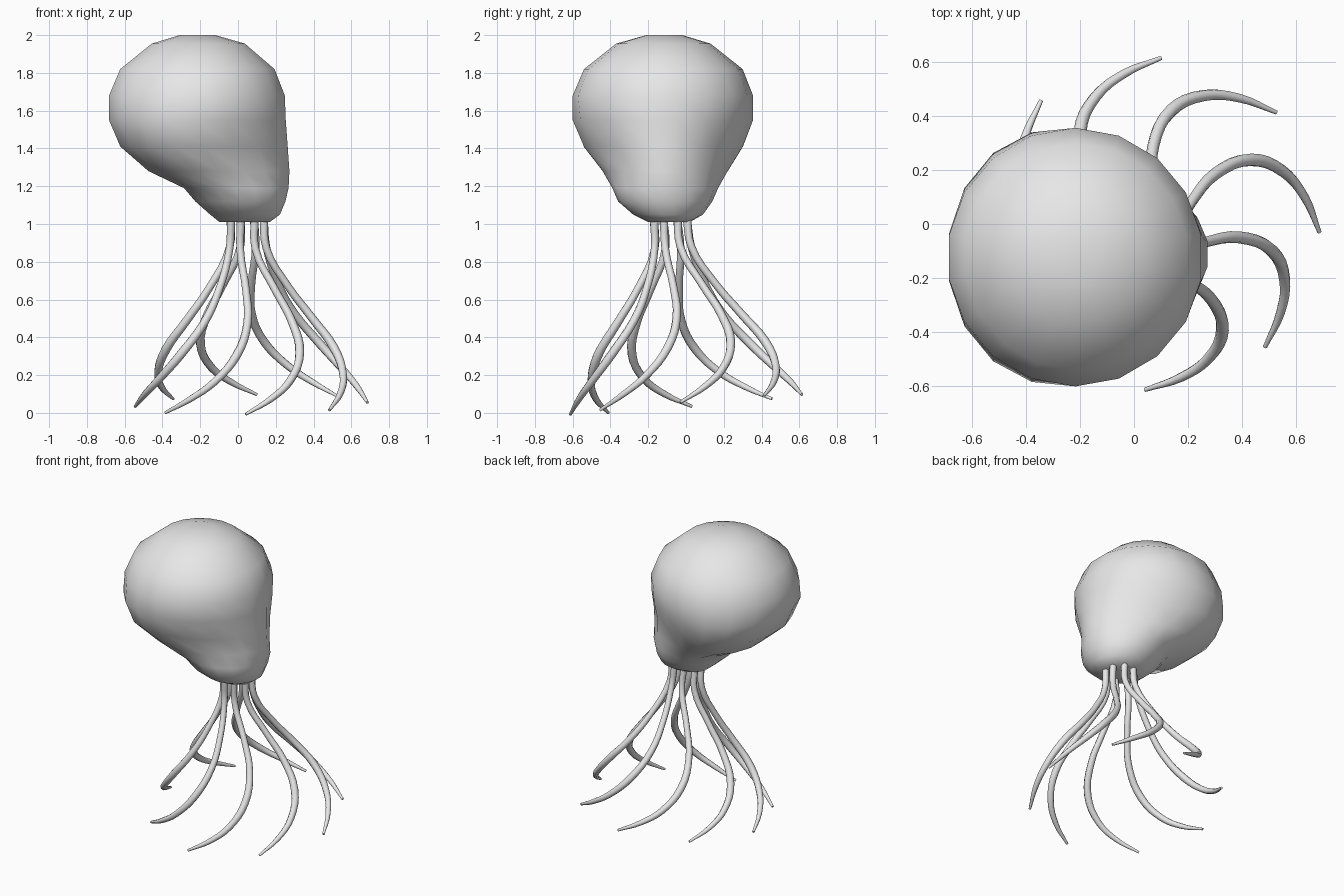
import bpy, bmesh, math
from mathutils import Matrix, Vector

if "Cube" in bpy.data.objects:
    bpy.data.objects.remove(bpy.data.objects["Cube"])

grey = bpy.data.materials.new("pale grey")
grey.diffuse_color = (0.8, 0.8, 0.8, 1)
grey.use_nodes = True
grey.node_tree.nodes["Principled BSDF"].inputs["Base Color"].default_value = grey.diffuse_color


def finish(name, mesh):
    mesh.materials.clear()
    mesh.materials.append(grey)
    for p in mesh.polygons:
        p.use_smooth = True
    obj = bpy.data.objects.new(name, mesh)
    bpy.context.collection.objects.link(obj)
    return obj


# Head: stacked egg-shaped rings (z, x min, x max, y min, y max, narrowing toward +x)
RINGS = [
    (2.00, -0.31, -0.12, -0.21, -0.02, 0),
    (1.955, -0.46, 0.04, -0.37, 0.13, 0),
    (1.82, -0.63, 0.20, -0.54, 0.30, 0),
    (1.68, -0.69, 0.255, -0.60, 0.355, 0),
    (1.55, -0.69, 0.26, -0.60, 0.355, 0.08),
    (1.41, -0.63, 0.27, -0.54, 0.30, 0.2),
    (1.28, -0.48, 0.278, -0.44, 0.22, 0.2),
    (1.19, -0.29, 0.272, -0.39, 0.17, 0.05),
    (1.12, -0.23, 0.255, -0.36, 0.14, 0),
    (1.05, -0.15, 0.225, -0.28, 0.09, 0),
    (1.01, -0.10, 0.17, -0.20, 0.02, 0),
]
SIDES = 18
bm = bmesh.new()
loops = []
for z, x0, x1, y0, y1, k in RINGS:
    loop = []
    for i in range(SIDES):
        t = 2 * math.pi * (i + 0.5) / SIDES
        c, s = math.cos(t), math.sin(t)
        x = (x0 + x1) / 2 + (x1 - x0) / 2 * c
        y = (y0 + y1) / 2 + (y1 - y0) / 2 * s * (1 - k * c)
        loop.append(bm.verts.new((x, y, z)))
    loops.append(loop)
for a, b in zip(loops, loops[1:]):
    for i in range(SIDES):
        j = (i + 1) % SIDES
        bm.faces.new((a[i], b[i], b[j], a[j]))
bm.faces.new(loops[0])
bm.faces.new(loops[-1][::-1])
bmesh.ops.recalc_face_normals(bm, faces=bm.faces[:])
head_mesh = bpy.data.meshes.new("head")
bm.to_mesh(head_mesh)
bm.free()
finish("head", head_mesh)

# Tentacle: tapered tube along a curling path (x, y, z, radius)
PATH = [
    (0.135, -0.045, 1.04, 0.022), (0.15, -0.03, 0.88, 0.020),
    (0.215, 0.085, 0.68, 0.020), (0.30, 0.185, 0.525, 0.022),
    (0.43, 0.237, 0.37, 0.024), (0.55, 0.195, 0.235, 0.021),
    (0.63, 0.10, 0.14, 0.017), (0.685, -0.03, 0.055, 0.008),
]
curve = bpy.data.curves.new("tentacle_path", "CURVE")
curve.dimensions = "3D"
curve.bevel_depth = 1
curve.bevel_resolution = 2
curve.resolution_u = 4
curve.use_fill_caps = True
spline = curve.splines.new("BEZIER")
spline.bezier_points.add(len(PATH) - 1)
for p, (x, y, z, r) in zip(spline.bezier_points, PATH):
    p.co = (x, y, z)
    p.radius = r
    p.handle_left_type = p.handle_right_type = "AUTO"
guide = bpy.data.objects.new("tentacle_path", curve)
bpy.context.collection.objects.link(guide)
bpy.context.view_layer.update()
deps = bpy.context.evaluated_depsgraph_get()
tube = bpy.data.meshes.new_from_object(guide.evaluated_get(deps))
bpy.data.objects.remove(guide)

# Eight tentacles around a slightly tilted axis
pivot = Vector((0.05, -0.08, 1.0))
axis = Vector((-0.02, -0.08, 0.95)).normalized()
for n in range(8):
    leg = finish("tentacle_%d" % (n + 1), tube)
    leg.matrix_world = (Matrix.Translation(pivot)
                        @ Matrix.Rotation(n * math.pi / 4, 4, axis)
                        @ Matrix.Translation(-pivot))
